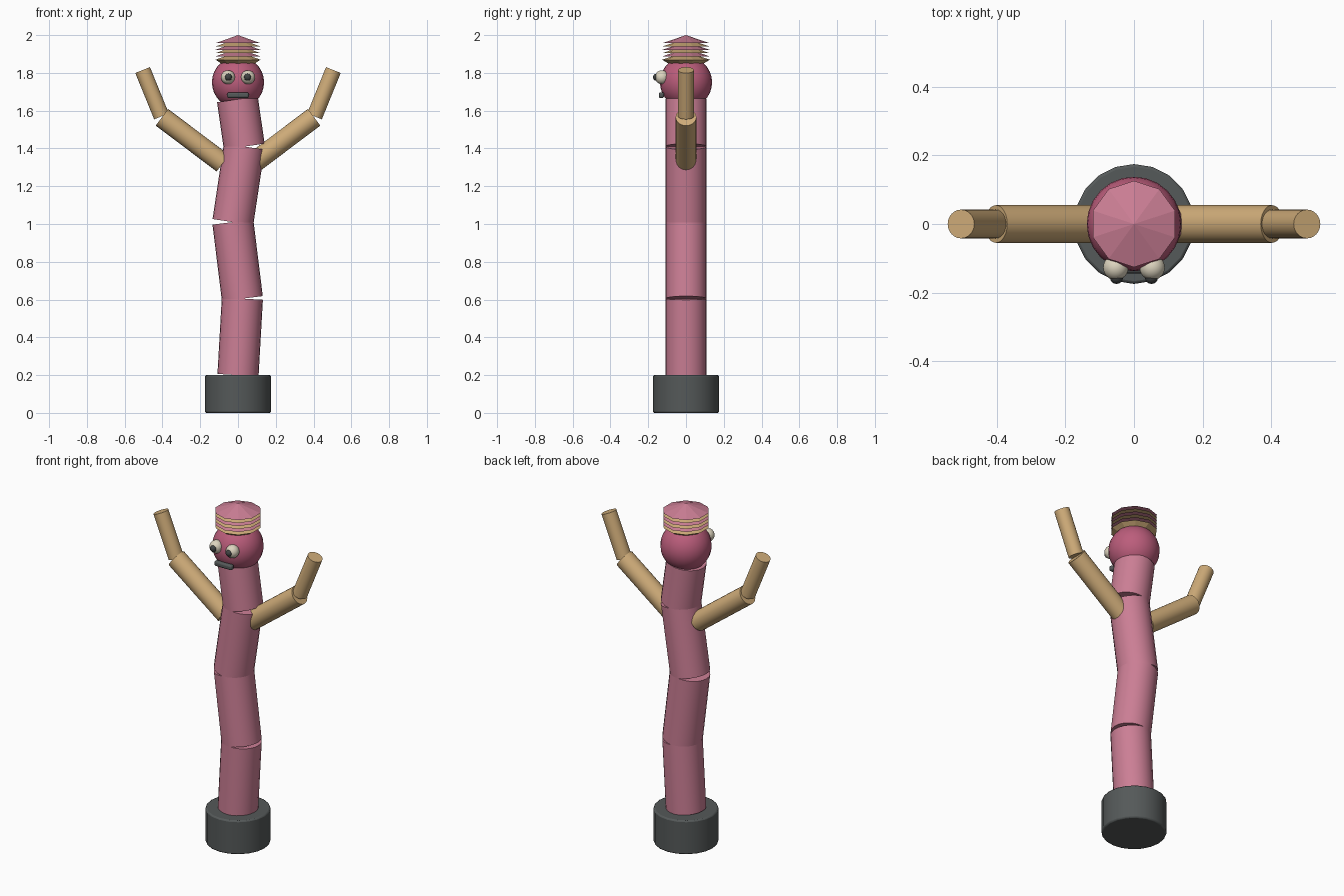
import bpy, math
from mathutils import Vector

if "Cube" in bpy.data.objects:
    bpy.data.objects.remove(bpy.data.objects["Cube"])


def material(name, rgb):
    m = bpy.data.materials.new(name)
    m.diffuse_color = (*rgb, 1)
    m.use_nodes = True
    m.node_tree.nodes["Principled BSDF"].inputs["Base Color"].default_value = m.diffuse_color
    return m


PINK = material("body pink", (0.60, 0.21, 0.30))
ROSE = material("head rose", (0.50, 0.11, 0.20))
TAN = material("tan", (0.62, 0.41, 0.19))
GREY = material("base grey", (0.09, 0.10, 0.10))
CREAM = material("eye cream", (0.72, 0.66, 0.52))
DARK = material("pupil grey", (0.05, 0.055, 0.055))


def finish(name, mat, smooth=True):
    ob = bpy.context.object
    ob.name = name
    ob.data.materials.append(mat)
    if smooth:
        bpy.ops.object.shade_smooth_by_angle(angle=math.radians(35))
    return ob


def tube(name, a, b, r, mat, sides=24):
    """Capped cylinder between two points."""
    a, b = Vector(a), Vector(b)
    d = b - a
    bpy.ops.mesh.primitive_cylinder_add(
        vertices=sides, radius=r, depth=d.length, location=(a + b) / 2,
        rotation=d.to_track_quat('Z', 'Y').to_euler())
    return finish(name, mat)


def ball(name, loc, r, mat, seg=24, rings=16):
    bpy.ops.mesh.primitive_uv_sphere_add(segments=seg, ring_count=rings, radius=r, location=loc)
    return finish(name, mat)


def bevel(ob, width, segments=2):
    m = ob.modifiers.new("bevel", 'BEVEL')
    m.width, m.segments = width, segments
    m.limit_method = 'ANGLE'


# Fan base
bevel(tube("fan_base", (0, 0, 0), (0, 0, 0.2), 0.175, GREY, 20), 0.008)

# Swaying body: straight tubes with wedge gaps at the bends
spine = [(0, 0.2), (0.023, 0.605), (-0.027, 1.01), (0.033, 1.41), (-0.003, 1.66)]
for i, (p, q) in enumerate(zip(spine, spine[1:])):
    tube(f"body_segment_{i + 1}", (p[0], 0, p[1]), (q[0], 0, q[1]), 0.109, PINK)

# Head
ball("head", (0, 0, 1.75), 0.138, ROSE)

# Arms and eyes, mirrored
for side, s in (("left", -1), ("right", 1)):
    tube(f"{side}_upper_arm", (s * 0.08, 0, 1.322), (s * 0.403, 0, 1.565), 0.055, TAN)
    tube(f"{side}_forearm", (s * 0.405, 0, 1.57), (s * 0.505, 0, 1.815), 0.042, TAN)
    ball(f"{side}_eye", (s * 0.053, -0.127, 1.777), 0.037, CREAM)
    ball(f"{side}_pupil", (s * 0.051, -0.156, 1.777), 0.019, DARK, 16, 10)

# Mouth
bpy.ops.mesh.primitive_cube_add(size=1, location=(0, -0.13, 1.682))
mouth = bpy.context.object
mouth.scale = (0.115, 0.028, 0.03)
bpy.ops.object.transform_apply(location=False, rotation=False, scale=True)
finish("mouth", GREY)
bevel(mouth, 0.01, 3)

# Hair: overlapping low-poly cones in alternating colours
for i in range(6):
    z = 1.957 - i * 0.0175
    bpy.ops.mesh.primitive_cone_add(vertices=10, radius1=0.126, radius2=0, depth=0.043,
                                    location=(0, 0, z + 0.0215))
    finish(f"hair_layer_{i + 1}", TAN if i % 2 else PINK, False)

# Tapered underside of the hair
bpy.ops.mesh.primitive_cone_add(vertices=10, radius1=0.096, radius2=0.124, depth=0.018,
                                location=(0, 0, 1.86))
finish("hair_underside", TAN, False)
